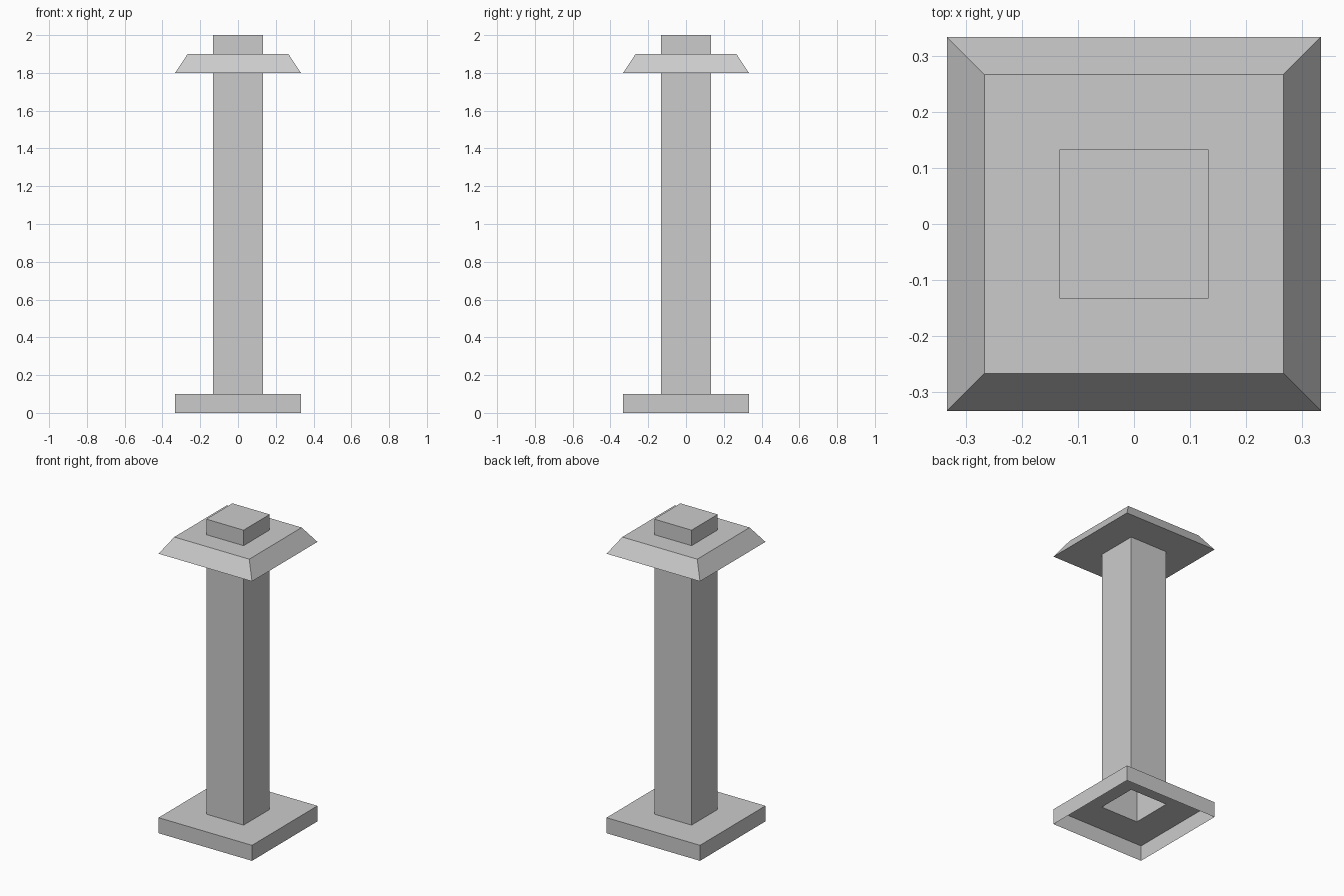
import bpy, bmesh

if "Cube" in bpy.data.objects:
    bpy.data.objects.remove(bpy.data.objects["Cube"])

# Half-width and height of each square ring, from the open foot to the top
PROFILE = [
    (0.333, 0.0), (0.333, 0.1),    # plinth
    (0.133, 0.1), (0.133, 1.8),    # shaft
    (0.333, 1.8), (0.267, 1.9),    # sloped cap
    (0.133, 1.9), (0.133, 2.0),    # top block
]
CORNERS = [(-1, -1), (1, -1), (1, 1), (-1, 1)]


def square_shell(name, profile):
    """Skin square rings into one flat-faced shell, open below, closed on top."""
    bm = bmesh.new()
    rings = [[bm.verts.new((sx * r, sy * r, z)) for sx, sy in CORNERS]
             for r, z in profile]
    for lower, upper in zip(rings, rings[1:]):
        for i in range(4):
            j = (i + 1) % 4
            bm.faces.new((lower[i], lower[j], upper[j], upper[i]))
    bm.faces.new(rings[-1])
    mesh = bpy.data.meshes.new(name)
    bm.to_mesh(mesh)
    bm.free()
    obj = bpy.data.objects.new(name, mesh)
    bpy.context.collection.objects.link(obj)
    return obj


# Pillar: hollow plinth, shaft, cap and top block in one continuous shell
square_shell("pillar", PROFILE)
